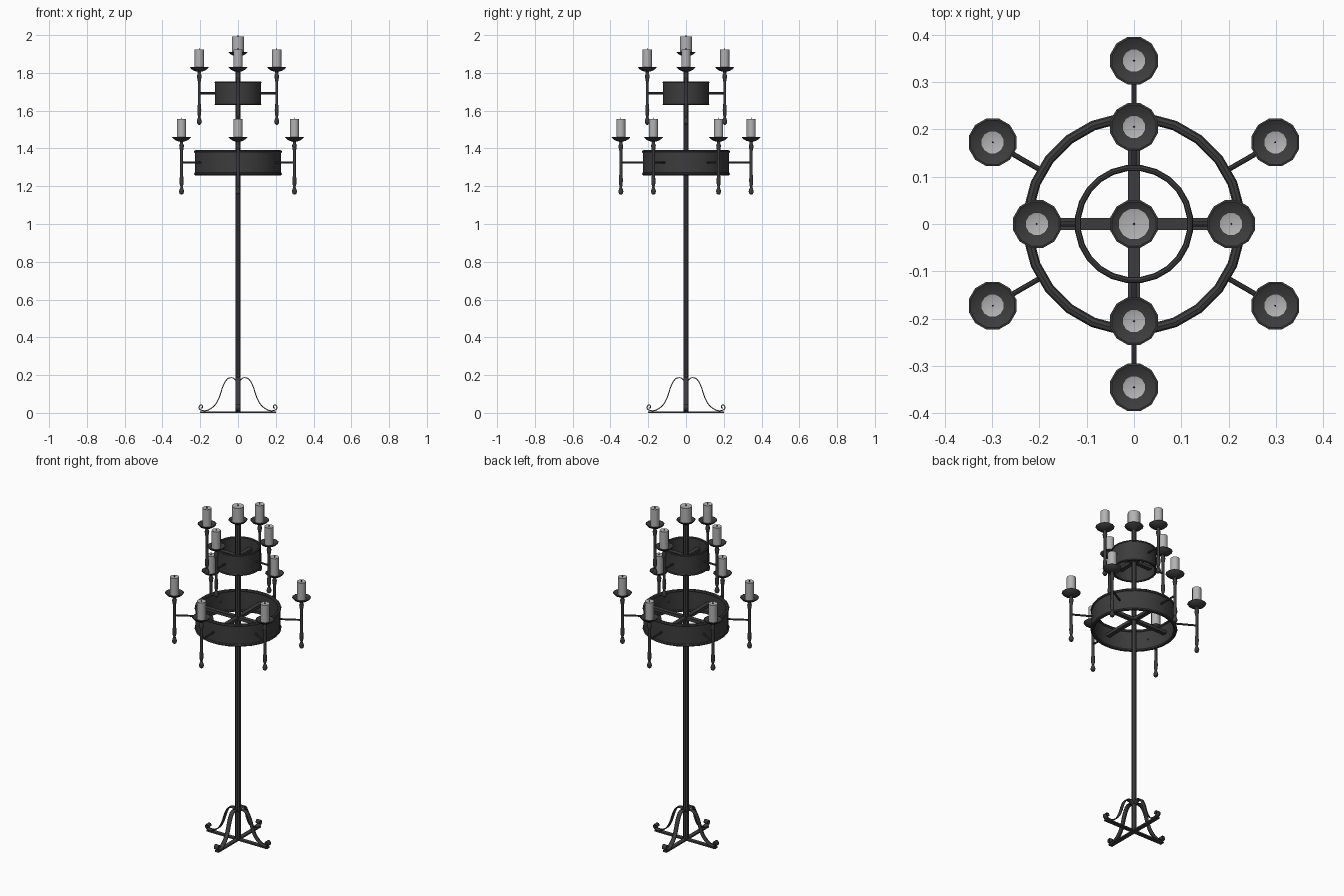
import bpy, bmesh
from math import cos, sin, pi, radians
from mathutils import Vector, Matrix

if "Cube" in bpy.data.objects:
    bpy.data.objects.remove(bpy.data.objects["Cube"])

iron = bpy.data.materials.new("dark_iron")
iron.diffuse_color = (0.045, 0.045, 0.045, 1)
iron.use_nodes = True
iron.node_tree.nodes["Principled BSDF"].inputs["Base Color"].default_value = iron.diffuse_color
wax = bpy.data.materials.new("pale_wax")
wax.diffuse_color = (0.45, 0.45, 0.45, 1)
wax.use_nodes = True
wax.node_tree.nodes["Principled BSDF"].inputs["Base Color"].default_value = wax.diffuse_color


def finish(name, bm, mat=iron, smooth=True):
    bmesh.ops.recalc_face_normals(bm, faces=bm.faces)
    me = bpy.data.meshes.new(name)
    bm.to_mesh(me)
    bm.free()
    ob = bpy.data.objects.new(name, me)
    bpy.context.collection.objects.link(ob)
    me.materials.append(mat)
    if smooth:
        bpy.ops.object.select_all(action='DESELECT')
        ob.select_set(True)
        bpy.context.view_layer.objects.active = ob
        bpy.ops.object.shade_smooth_by_angle(angle=radians(35))
    return ob


def lathe(name, profile, sides, at=(0, 0), closed=False, mat=iron, smooth=True):
    """Revolve (radius, z) points; closed joins last profile point to first."""
    bm = bmesh.new()
    rings = []
    for r, z in profile:
        rings.append([bm.verts.new((at[0] + r * cos(2 * pi * (i + .5) / sides),
                                    at[1] + r * sin(2 * pi * (i + .5) / sides), z))
                      for i in range(sides)])
    pairs = list(zip(rings, rings[1:]))
    if closed:
        pairs.append((rings[-1], rings[0]))
    for a, b in pairs:
        for i in range(sides):
            j = (i + 1) % sides
            bm.faces.new((a[i], a[j], b[j], b[i]))
    if not closed:
        bm.faces.new(rings[0])
        bm.faces.new(rings[-1])
    return finish(name, bm, mat, smooth)


def box(name, size, centre):
    bm = bmesh.new()
    bmesh.ops.create_cube(bm, size=1, matrix=Matrix.Translation(centre) @ Matrix.Diagonal((*size, 1)))
    return finish(name, bm, smooth=False)


def rod(name, angle, r0, r1, z, radius):
    bm = bmesh.new()
    m = (Matrix.Rotation(angle, 4, 'Z') @ Matrix.Translation(((r0 + r1) / 2, 0, z))
         @ Matrix.Rotation(pi / 2, 4, 'Y'))
    bmesh.ops.create_cone(bm, cap_ends=True, segments=8, radius1=radius, radius2=radius,
                          depth=r1 - r0, matrix=m)
    return finish(name, bm)


def candle(name, at, z, radius, height):
    lathe(name, [(radius, z), (radius, z + height), (radius * .8, z + height - .002)], 12, at, mat=wax)
    lathe(name + "_wick", [(.002, z + height - .004), (.0015, z + height + .008)], 6, at)


def band(name, radius, z0, z1, bead, sides):
    """Hoop with a round bead along each edge."""
    t = bead * .4
    lathe(name, [(radius - t, z0), (radius + t, z0), (radius + t, z1), (radius - t, z1)], sides, closed=True)
    for label, z in (("lower", z0), ("upper", z1)):
        lathe(f"{name}_{label}_bead", [(radius + bead * cos(k * pi / 4), z + bead * .8 * sin(k * pi / 4))
                                       for k in range(8)], sides, closed=True)


# Turned candle holder: height offsets from the plate top
HOLDER = [(.003, -.305), (.010, -.300), (.014, -.288), (.010, -.274), (.006, -.264), (.010, -.250),
          (.011, -.225), (.008, -.195), (.008, -.075), (.011, -.060), (.013, -.045), (.008, -.032),
          (.010, -.024), (.026, -.020), (.042, -.011), (.052, 0), (.048, .001), (.030, -.009), (.004, -.009)]


def tier(name, count, start, reach, ring_r, arm_z, plate_z):
    for i in range(count):
        a = start + 2 * pi * i / count
        at = (reach * cos(a), reach * sin(a))
        rod(f"{name}_arm_{i}", a, ring_r - .01, reach, arm_z, .0055)
        lathe(f"{name}_holder_{i}", [(r, plate_z + z) for r, z in HOLDER], 12, at)
        candle(f"{name}_candle_{i}", at, plate_z - .009, .025, .104)


# Central pole with top plate and candle
lathe("pole", [(.0155, 0), (.0155, 1.89)], 8, smooth=False)
lathe("top_plate", [(.016, 1.885), (.026, 1.892), (.042, 1.899), (.052, 1.91), (.048, 1.911),
                    (.034, 1.902), (.004, 1.902)], 12)
candle("top_candle", (0, 0), 1.902, .034, .09)

# Hoops with inner cross bars
band("lower_hoop", .225, 1.265, 1.383, .0105, 24)
band("upper_hoop", .119, 1.634, 1.75, .0065, 24)
for label, z, length in (("lower", 1.325, .445), ("upper", 1.69, .235)):
    box(label + "_cross_x", (length, .025, .018), (0, 0, z))
    box(label + "_cross_y", (.025, length, .018), (0, 0, z))

# Candle arms
tier("lower", 6, pi / 6, .345, .225, 1.325, 1.46)
tier("upper", 4, 0, .205, .119, 1.692, 1.83)

# Base: flat cross on the floor and four scrolled straps
box("foot_bar_x", (.4, .025, .008), (0, 0, .004))
box("foot_bar_y", (.025, .4, .008), (0, 0, .004))
PATH = [(.012, .172), (.030, .186), (.058, .178), (.080, .140), (.098, .085), (.122, .042), (.158, .015),
        (.188, .012), (.206, .024), (.202, .040), (.190, .040), (.187, .029), (.196, .025)]


def smooth_path(pts, steps=4):
    p = [Vector(q) for q in [pts[0], *pts, pts[-1]]]
    out = []
    for a, b, c, d in zip(p, p[1:], p[2:], p[3:]):
        for k in range(steps):
            t = k / steps
            out.append(.5 * (2 * b + (c - a) * t + (2 * a - 5 * b + 4 * c - d) * t * t
                             + (3 * b - a - 3 * c + d) * t ** 3))
    return out + [p[-1]]


for i in range(4):
    bm = bmesh.new()
    rot = Matrix.Rotation(i * pi / 2, 3, 'Z')
    rows = [[bm.verts.new(rot @ Vector((q.x, s * .0125, q.y))) for s in (-1, 1)] for q in smooth_path(PATH)]
    for a, b in zip(rows, rows[1:]):
        bm.faces.new((a[0], a[1], b[1], b[0]))
    strap = finish(f"scroll_leg_{i}", bm)
    mod = strap.modifiers.new("thickness", 'SOLIDIFY')
    mod.thickness = .005
    mod.offset = 0
